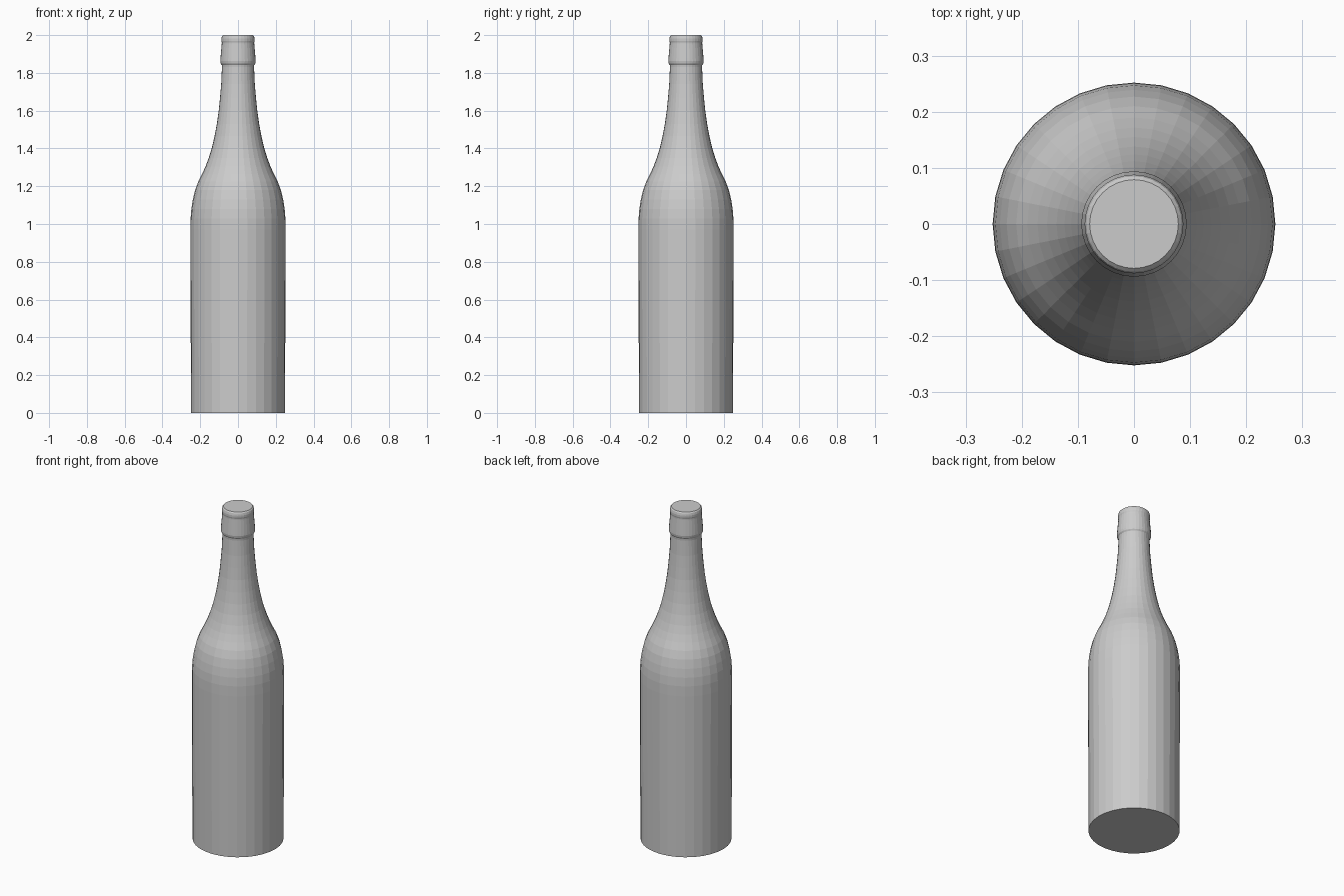
import bpy, bmesh, math

if "Cube" in bpy.data.objects:
    bpy.data.objects.remove(bpy.data.objects["Cube"])

SIDES = 32


def lathe(name, profile):
    """Revolve (radius, height) points into a closed, flat-shaded solid."""
    bm = bmesh.new()
    rings = []
    for r, z in profile:
        rings.append([bm.verts.new((r * math.cos(2 * math.pi * i / SIDES),
                                    r * math.sin(2 * math.pi * i / SIDES), z))
                      for i in range(SIDES)])
    for a, b in zip(rings, rings[1:]):
        for i in range(SIDES):
            j = (i + 1) % SIDES
            bm.faces.new((a[i], a[j], b[j], b[i]))
    bm.faces.new(rings[0][::-1])
    bm.faces.new(rings[-1])
    mesh = bpy.data.meshes.new(name)
    bm.to_mesh(mesh)
    bm.free()
    obj = bpy.data.objects.new(name, mesh)
    bpy.context.collection.objects.link(obj)
    return obj


# straight body
body = [(0.249, 0.0), (0.252, 0.97), (0.251, 1.03)]
# rounded shoulder
shoulder = [(0.247, 1.08), (0.239, 1.13), (0.227, 1.18), (0.210, 1.225),
            (0.190, 1.265)]
# tapering neck
neck = [(0.172, 1.305), (0.155, 1.35), (0.138, 1.405), (0.124, 1.465),
        (0.112, 1.53), (0.102, 1.60), (0.095, 1.67), (0.089, 1.74),
        (0.085, 1.83)]
# collar and lip
finish = [(0.086, 1.842), (0.092, 1.85), (0.094, 1.862), (0.093, 1.875),
          (0.086, 1.955), (0.086, 1.962), (0.088, 1.97), (0.088, 1.982),
          (0.085, 1.994), (0.079, 2.0)]

lathe("bottle", body + shoulder + neck + finish)
